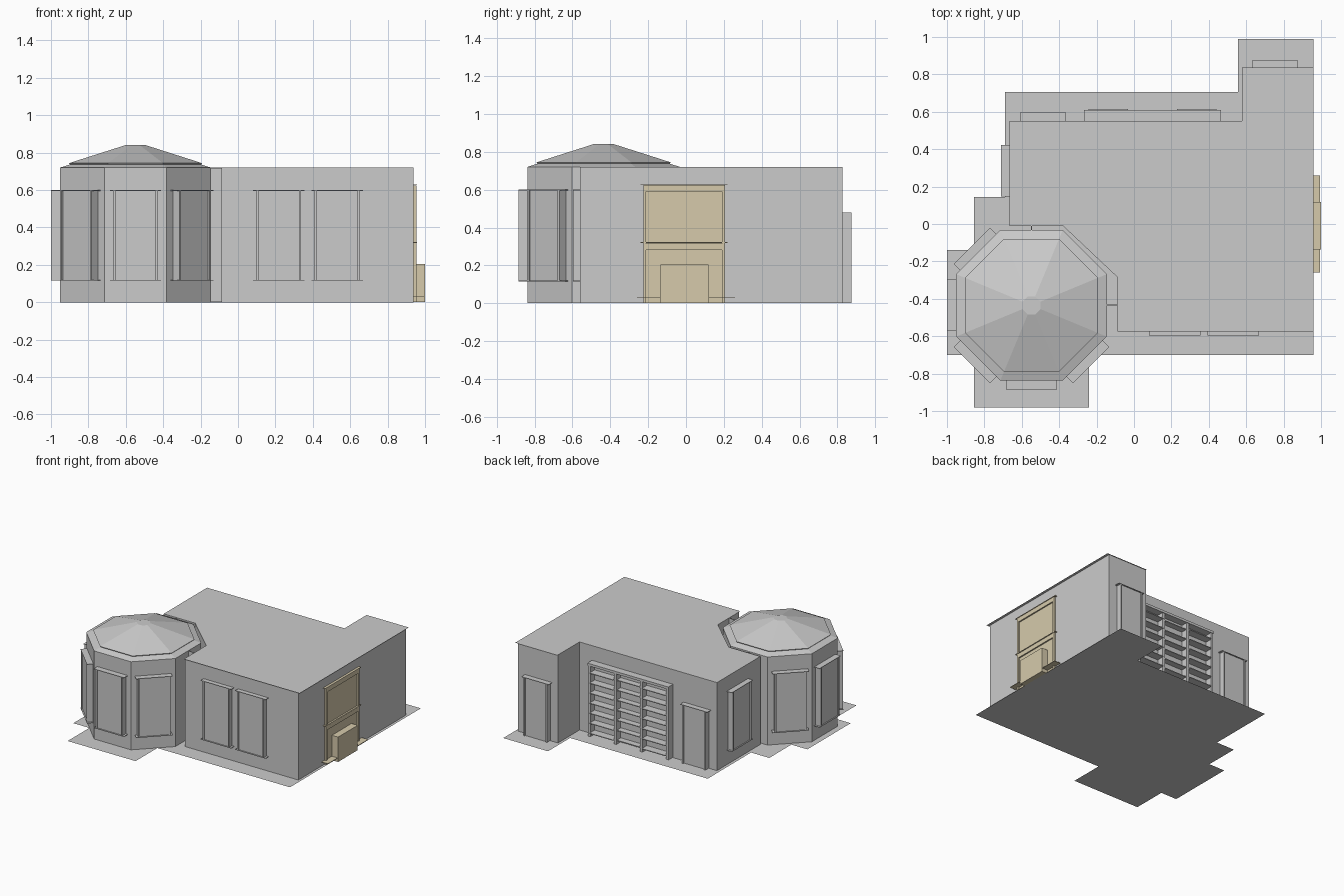
import bpy, bmesh
from math import radians, cos, sin
from mathutils import Matrix, Vector

cube = bpy.data.objects.get("Cube")
if cube:
    bpy.data.objects.remove(cube, do_unlink=True)


def material(name, rgb):
    m = bpy.data.materials.new(name)
    m.use_nodes = True
    m.diffuse_color = (*rgb, 1)
    m.node_tree.nodes["Principled BSDF"].inputs["Base Color"].default_value = (*rgb, 1)
    return m


GREY = material("plaster_grey", (0.6, 0.6, 0.6))
TAN = material("warm_tan", (0.67, 0.59, 0.41))
WALL_TOP = 0.72


def finish(name, bm, mat, recalc=True):
    if recalc:
        bmesh.ops.recalc_face_normals(bm, faces=bm.faces[:])
    mesh = bpy.data.meshes.new(name)
    bm.to_mesh(mesh)
    bm.free()
    mesh.materials.append(mat)
    ob = bpy.data.objects.new(name, mesh)
    bpy.context.scene.collection.objects.link(ob)
    return ob


def add_box(bm, x, y, z, frame=Matrix()):
    """Box from (min, max) pairs, placed by a frame."""
    size = [b - a for a, b in (x, y, z)]
    mid = [(a + b) / 2 for a, b in (x, y, z)]
    bmesh.ops.create_cube(bm, size=1, matrix=frame @ Matrix.Translation(mid) @ Matrix.Diagonal((*size, 1)))


def sheet(name, outline, z):
    bm = bmesh.new()
    face = bm.faces.new([bm.verts.new((x, y, z)) for x, y in outline])
    face.normal_update()
    if face.normal.z < 0:
        face.normal_flip()
    finish(name, bm, GREY, recalc=False)


def walls(name, outline, top):
    """Open ring of walls around an outline given counter-clockwise."""
    bm = bmesh.new()
    low = [bm.verts.new((x, y, 0)) for x, y in outline]
    high = [bm.verts.new((x, y, top)) for x, y in outline]
    n = len(outline)
    for i in range(n):
        j = (i + 1) % n
        bm.faces.new((low[i], low[j], high[j], high[i]))
    finish(name, bm, GREY, recalc=False)


def wall_frame(x, y, degrees):
    """Local x points out of the wall, local y runs along it."""
    return Matrix.Translation((x, y, 0)) @ Matrix.Rotation(radians(degrees), 4, 'Z')


def framed_panel(name, frame, z0, z1, depth=0.045, half=0.12):
    """Projecting window or door: panel, side boards, wide thin caps."""
    bm = bmesh.new()
    add_box(bm, (-0.01, depth - 0.01), (-half + 0.01, half - 0.01), (z0, z1 - 0.004), frame)
    for s in (-1, 1):
        edges = sorted((s * half, s * (half - 0.012)))
        add_box(bm, (-0.01, depth), edges, (z0, z1 - 0.004), frame)
    caps = [z1] if z0 < 0.05 else [z0, z1]
    for z in caps:
        add_box(bm, (-0.01, depth), (-half - 0.017, half + 0.017), (z - 0.004, z), frame)
    finish(name, bm, GREY)


# Floor slab outline
sheet("floor", [(-0.69, 0.705), (-0.69, 0.145), (-0.855, 0.145), (-0.855, -0.14),
                (-1, -0.14), (-1, -0.7), (-0.855, -0.7), (-0.855, -0.98),
                (-0.24, -0.98), (-0.24, -0.7), (0.96, -0.7), (0.96, 0.99),
                (0.555, 0.99), (0.555, 0.705)], 0)

# Main block with the notch that wraps the tower
main = [(-0.088, -0.56), (0.938, -0.56), (0.938, 0.828), (0.578, 0.828), (0.578, 0.55),
        (-0.665, 0.55), (-0.665, -0.01), (-0.38, -0.01), (-0.088, -0.285)]
walls("main_walls", main, WALL_TOP)
roof = [(x + (0.022 if x > 0.9 else 0), y + (-0.015 if y < -0.5 else 0.008 if y > 0.8 else 0))
        for x, y in main]
sheet("main_roof", roof, WALL_TOP)

# Eight-sided tower
CX, CY, APOTHEM = -0.548, -0.435, 0.403


def octagon(apothem):
    r = apothem / cos(radians(22.5))
    return [(CX + r * cos(radians(22.5 + 45 * i)), CY + r * sin(radians(22.5 + 45 * i)))
            for i in range(8)]


walls("tower_walls", octagon(APOTHEM), WALL_TOP)

# Tower roof: sloped rim, small step, shallow cone with a flat tip
bm = bmesh.new()
rings = []
for apothem, z in ((APOTHEM, 0.72), (0.35, 0.737), (0.355, 0.744), (0.048, 0.842)):
    rings.append([bm.verts.new((x, y, z)) for x, y in octagon(apothem)])
for lower, upper in zip(rings, rings[1:]):
    for i in range(8):
        j = (i + 1) % 8
        bm.faces.new((lower[i], lower[j], upper[j], upper[i]))
bm.faces.new(rings[-1])
finish("tower_roof", bm, GREY, recalc=False)

# Short walls joining the tower to the main block
bm = bmesh.new()
add_box(bm, (-0.15, -0.085), (-0.435, -0.43), (0.002, WALL_TOP - 0.002))
add_box(bm, (-0.55, -0.545), (-0.035, -0.008), (0.002, WALL_TOP - 0.002))
finish("link_walls", bm, GREY)

# Tower windows
for label, angle in (("northwest", 135), ("west", 180), ("southwest", 225),
                     ("south", 270), ("southeast", 315)):
    a = radians(angle)
    framed_panel("tower_window_" + label,
                 wall_frame(CX + APOTHEM * cos(a), CY + APOTHEM * sin(a), angle),
                 0.12, 0.6, depth=0.048)

# Main block windows and back doors
for label, x in (("right", 0.218), ("left", 0.53)):
    framed_panel("front_window_" + label, wall_frame(x, -0.56, 270), 0.12, 0.6, 0.037)
framed_panel("side_window", wall_frame(-0.665, 0.285, 180), 0.12, 0.6)
for label, x, y in (("right", -0.487, 0.55), ("left", 0.754, 0.828)):
    framed_panel("back_door_" + label, wall_frame(x, y, 90), 0.002, 0.48, 0.045, 0.106)

# Shelving on the back wall: uprights, shelves in three bays, header
bm = bmesh.new()
X0, X1, BACK, TOP = -0.255, 0.453, 0.548, 0.6
bay = (X1 - X0) / 3
for i in range(4):
    x = X0 + bay * i
    add_box(bm, (x - 0.011, x + 0.011), (BACK, 0.605), (0.002, TOP))
for i in range(3):
    front = 0.6 if i == 1 else 0.615
    for k in range(7):
        z = 0.03 + 0.082 * k
        add_box(bm, (X0 + bay * i + 0.012, X0 + bay * (i + 1) - 0.012), (BACK, front), (z, z + 0.006))
add_box(bm, (X0 - 0.012, X1 + 0.012), (BACK, 0.61), (TOP - 0.02, TOP))
finish("back_shelving", bm, GREY)

# Fireplace on the left wall
EAST = 0.936
bm = bmesh.new()
add_box(bm, (EAST, 0.944), (-0.215, 0.195), (0.002, 0.62))
for y in (-0.225, 0.19):
    add_box(bm, (EAST, 0.955), (y, y + 0.015), (0.002, 0.625))
for z in (0.28, 0.59):
    add_box(bm, (EAST, 0.955), (-0.21, 0.19), (z, z + 0.035))
finish("fireplace_surround", bm, TAN)

bm = bmesh.new()
for z in (0.318, 0.626):
    add_box(bm, (EAST, 0.958), (-0.24, 0.22), (z, z + 0.005))
finish("fireplace_shelves", bm, TAN)

bm = bmesh.new()
add_box(bm, (EAST, 1.0), (-0.135, 0.118), (0.002, 0.205))
finish("firebox", bm, TAN)

bm = bmesh.new()
add_box(bm, (EAST, 0.995), (-0.26, 0.26), (0.03, 0.034))
finish("hearth_ledge", bm, TAN)
